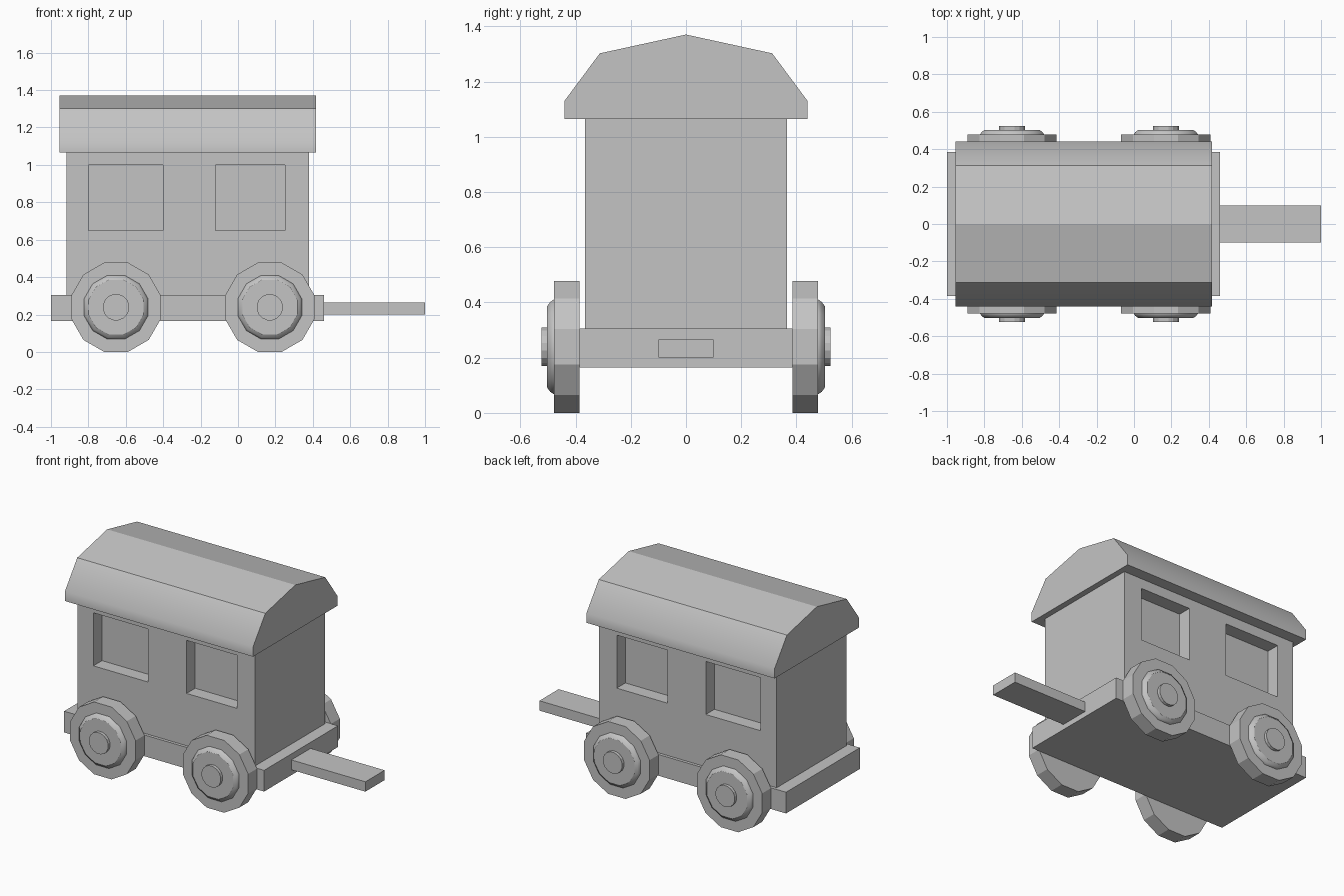
import bpy, bmesh, math
from mathutils import Matrix

cube = bpy.data.objects.get("Cube")
if cube:
    bpy.data.objects.remove(cube, do_unlink=True)

grey = bpy.data.materials.new("plain grey")
grey.use_nodes = True
colour = (0.55, 0.55, 0.55, 1)
grey.diffuse_color = colour
grey.node_tree.nodes["Principled BSDF"].inputs["Base Color"].default_value = colour


def make(name, bm):
    bmesh.ops.recalc_face_normals(bm, faces=bm.faces[:])
    mesh = bpy.data.meshes.new(name)
    bm.to_mesh(mesh)
    bm.free()
    mesh.materials.append(grey)
    obj = bpy.data.objects.new(name, mesh)
    bpy.context.collection.objects.link(obj)
    return obj


def box(name, x, y, z):
    bm = bmesh.new()
    bmesh.ops.create_cube(bm, size=1)
    for v in bm.verts:
        for axis, span in enumerate((x, y, z)):
            v.co[axis] = span[0] if v.co[axis] < 0 else span[1]
    return make(name, bm)


def lathe(name, rings, sides, centre, side, smooth=False):
    """Closed solid of (radius, y) rings around a y axis, flat at the bottom."""
    bm = bmesh.new()
    loops = []
    for r, y in rings:
        loop = []
        for i in range(sides):
            a = 2 * math.pi * (i + 0.5) / sides
            loop.append(bm.verts.new((centre[0] + r * math.sin(a), side * y,
                                      centre[1] + r * math.cos(a))))
        loops.append(loop)
    for a, b in zip(loops, loops[1:]):
        for i in range(sides):
            j = (i + 1) % sides
            bm.faces.new((a[i], a[j], b[j], b[i])).smooth = smooth
    bm.faces.new(loops[0])
    bm.faces.new(loops[-1])
    return make(name, bm)


# Chassis and drawbar
box("chassis", (-1, 0.46), (-0.385, 0.385), (0.165, 0.305))
box("drawbar", (0.45, 1), (-0.1, 0.1), (0.2, 0.265))

# Cabin with recessed windows on both long sides
cabin = box("cabin", (-0.918, 0.38), (-0.365, 0.365), (0.3, 1.07))
for side in (-1, 1):
    for x in ((-0.8, -0.4), (-0.12, 0.25)):
        cutter = box("window_cutter", x, sorted((side * 0.275, side * 0.5)), (0.65, 1.0))
        cutter.hide_render = True
        cut = cabin.modifiers.new("window", "BOOLEAN")
        cut.operation = "DIFFERENCE"
        cut.solver = "EXACT"
        cut.object = cutter
        with bpy.context.temp_override(object=cabin, active_object=cabin):
            bpy.ops.object.modifier_apply(modifier=cut.name)
        bpy.data.objects.remove(cutter, do_unlink=True)

# Roof: faceted profile extruded lengthwise, rounded shading at the eaves
half = [(0.44, 1.065), (0.44, 1.13), (0.312, 1.302)]
profile = half + [(0, 1.37)] + [(-y, z) for y, z in reversed(half)]
bm = bmesh.new()
end = bm.faces.new([bm.verts.new((-0.955, y, z)) for y, z in profile])
grown = bmesh.ops.extrude_face_region(bm, geom=[end], use_keep_orig=True)
for v in grown["geom"]:
    if isinstance(v, bmesh.types.BMVert):
        v.co.x = 0.418
bm.normal_update()
for f in bm.faces:
    f.smooth = abs(f.normal.y) > 0.5
make("roof", bm)

# Four wheels, each with a bevelled hub and an axle cap
for side, side_name in ((-1, "right"), (1, "left")):
    for x, end_name in ((-0.652, "rear"), (0.17, "front")):
        tag = end_name + "_" + side_name
        centre = (x, 0.239)
        lathe("wheel_" + tag, [(0.247, 0.385), (0.247, 0.478)], 12, centre, side)
        lathe("hub_" + tag, [(0.177, 0.47), (0.177, 0.48), (0.168, 0.492), (0.152, 0.503)],
              12, centre, side, True)
        lathe("axle_cap_" + tag, [(0.071, 0.49), (0.071, 0.523)], 16, centre, side)
